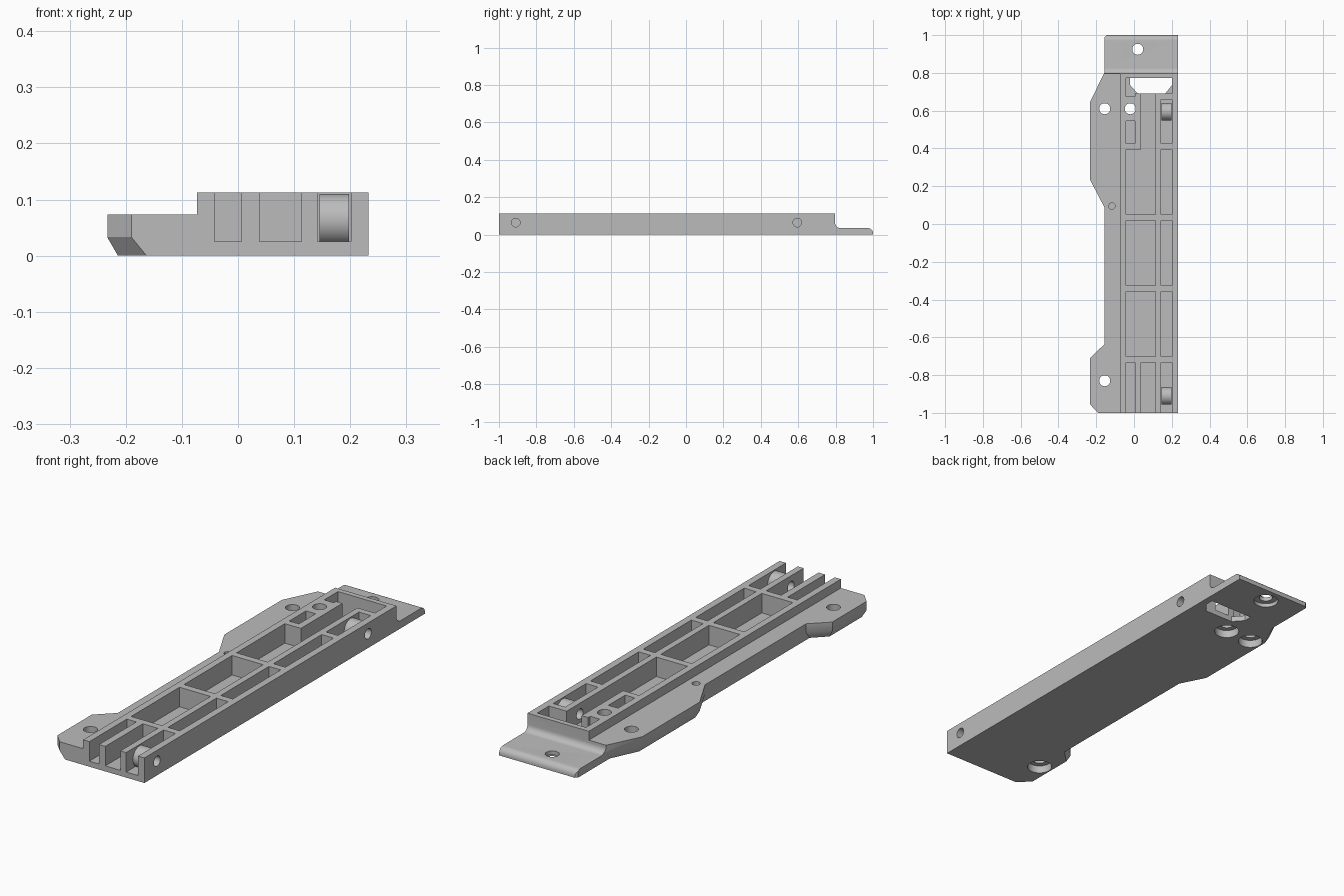
import bpy
import bmesh
import math
from mathutils import Matrix

cube = bpy.data.objects.get("Cube")
if cube:
    bpy.data.objects.remove(cube)

grey = bpy.data.materials.new("plain grey")
grey.use_nodes = True
COLOUR = (0.5, 0.5, 0.5, 1)
grey.diffuse_color = COLOUR
grey.node_tree.nodes["Principled BSDF"].inputs["Base Color"].default_value = COLOUR


def make(name, bm):
    bmesh.ops.recalc_face_normals(bm, faces=bm.faces)
    mesh = bpy.data.meshes.new(name)
    bm.to_mesh(mesh)
    bm.free()
    mesh.materials.append(grey)
    ob = bpy.data.objects.new(name, mesh)
    bpy.context.collection.objects.link(ob)
    return ob


def loft(name, rings):
    """Solid through rings of 3D points with equal counts."""
    bm = bmesh.new()
    loops = [[bm.verts.new(p) for p in ring] for ring in rings]
    n = len(loops[0])
    for a, b in zip(loops, loops[1:]):
        for i in range(n):
            j = (i + 1) % n
            bm.faces.new((a[i], a[j], b[j], b[i]))
    bm.faces.new(loops[0][::-1])
    bm.faces.new(loops[-1])
    return make(name, bm)


def prism(name, pts, z0, z1):
    return loft(name, [[(x, y, z) for x, y in pts] for z in (z0, z1)])


def box(name, x0, x1, y0, y1, z0, z1):
    return prism(name, [(x0, y0), (x1, y0), (x1, y1), (x0, y1)], z0, z1)


def cylinder(name, r, depth, centre, axis="Z"):
    bm = bmesh.new()
    turn = Matrix.Rotation(math.pi / 2, 4, "Y") if axis == "X" else Matrix()
    bmesh.ops.create_cone(bm, cap_ends=True, segments=40, radius1=r, radius2=r,
                          depth=depth, matrix=Matrix.Translation(centre) @ turn)
    return make(name, bm)


def cut(target, cutter):
    mod = target.modifiers.new("cut", "BOOLEAN")
    mod.operation = "DIFFERENCE"
    mod.solver = "EXACT"
    mod.object = cutter
    bpy.context.view_layer.objects.active = target
    bpy.ops.object.modifier_apply(modifier=mod.name)
    bpy.data.objects.remove(cutter)


def arc(cy, cz, r, a0, a1, n=8):
    return [(cy + r * math.cos(math.radians(a0 + (a1 - a0) * i / n)),
             cz + r * math.sin(math.radians(a0 + (a1 - a0) * i / n))) for i in range(n + 1)]


# Solid plan with two side ears, bevelled along their lower edge
TOP, FLOOR, STEP = 0.113, 0.025, 0.073
EDGE, EAR, BEVEL = -0.155, -0.233, 0.019
plain = [(0.233, -1), (0.233, 1), (-0.145, 1), (EDGE, 0.99)]
upper = plain + [(EDGE, 0.805), (EAR, 0.645), (EAR, 0.235), (EDGE, 0.085),
                 (EDGE, -0.635), (EAR, -0.71), (EAR, -0.955), (-0.19, -1)]
inner = EAR + BEVEL
lower = plain + [(EDGE, 0.765), (inner, 0.64), (inner, 0.24), (EDGE, 0.125),
                 (EDGE, -0.66), (inner, -0.718), (inner, -0.947), (-0.163, -1)]
body = loft("channel_body", [[(x, y, z) for x, y in ring] for ring, z in
                             ((lower, 0), (upper, 0.033), (upper, TOP))])

# Lower side flange and thin rounded end tab
cut(body, box("flange_step", -1, -0.073, -2, 2, STEP, 1))
tab = ([(0.797, 1)] + arc(0.825, 0.063, 0.028, 180, 270)
       + arc(0.972, 0.007, 0.028, 90, 0) + [(1.2, 0.007), (1.2, 1)])
cut(body, loft("tab_profile", [[(x, y, z) for y, z in tab] for x in (-1, 1)]))

# Open pockets: x range, then y range
LEFT, MID, RIGHT, WIDE = (-0.042, 0.006), (0.038, 0.113), (0.142, 0.201), (-0.042, 0.113)
rows = [(0.05, 0.394), (-0.325, 0.018), (-0.702, -0.357)]
pockets = [(span, row) for row in rows for span in (WIDE, RIGHT)]
pockets += [(span, (-1.2, -0.733)) for span in (LEFT, MID, RIGHT)]
pockets += [(RIGHT, (0.425, 0.66)), (LEFT, (0.425, 0.545)), (MID, (0.35, 0.72)),
            (LEFT, (0.675, 0.773)), ((-0.02, 0.201), (0.69, 0.773))]
for (x0, x1), (y0, y1) in pockets:
    cut(body, box("pocket", x0, x1, y0, y1, FLOOR, 1))

# Window through the floor
cut(body, prism("window", [(0.02, 0.69), (0.165, 0.69), (0.201, 0.735),
                           (0.201, 0.773), (-0.02, 0.773), (-0.02, 0.735)], -1, 0.06))

# Screw holes, counterbored from below
for x, y, sink in ((-0.155, 0.61, 0.035), (-0.02, 0.61, 0.035),
                   (-0.155, -0.83, 0.035), (0.02, 0.925, 0.017)):
    cut(body, cylinder("screw_hole", 0.029, 1, (x, y, 0)))
    cut(body, cylinder("counterbore", 0.053, 2 * sink, (x, y, 0)))
cut(body, cylinder("blind_hole", 0.017, 0.08, (-0.117, 0.095, STEP)))

# Rollers on cross pin holes
parts = [body]
for name, y in (("front_roller", -0.91), ("rear_roller", 0.595)):
    roller = cylinder(name, 0.046, 0.053, (0.1715, y, 0.064), "X")
    for part in (body, roller):
        cut(part, cylinder("pin_hole", 0.023, 0.17, (0.165, y, 0.064), "X"))
    parts.append(roller)

bpy.ops.object.select_all(action="DESELECT")
for part in parts:
    part.select_set(True)
bpy.ops.object.shade_smooth_by_angle(angle=math.radians(30))
